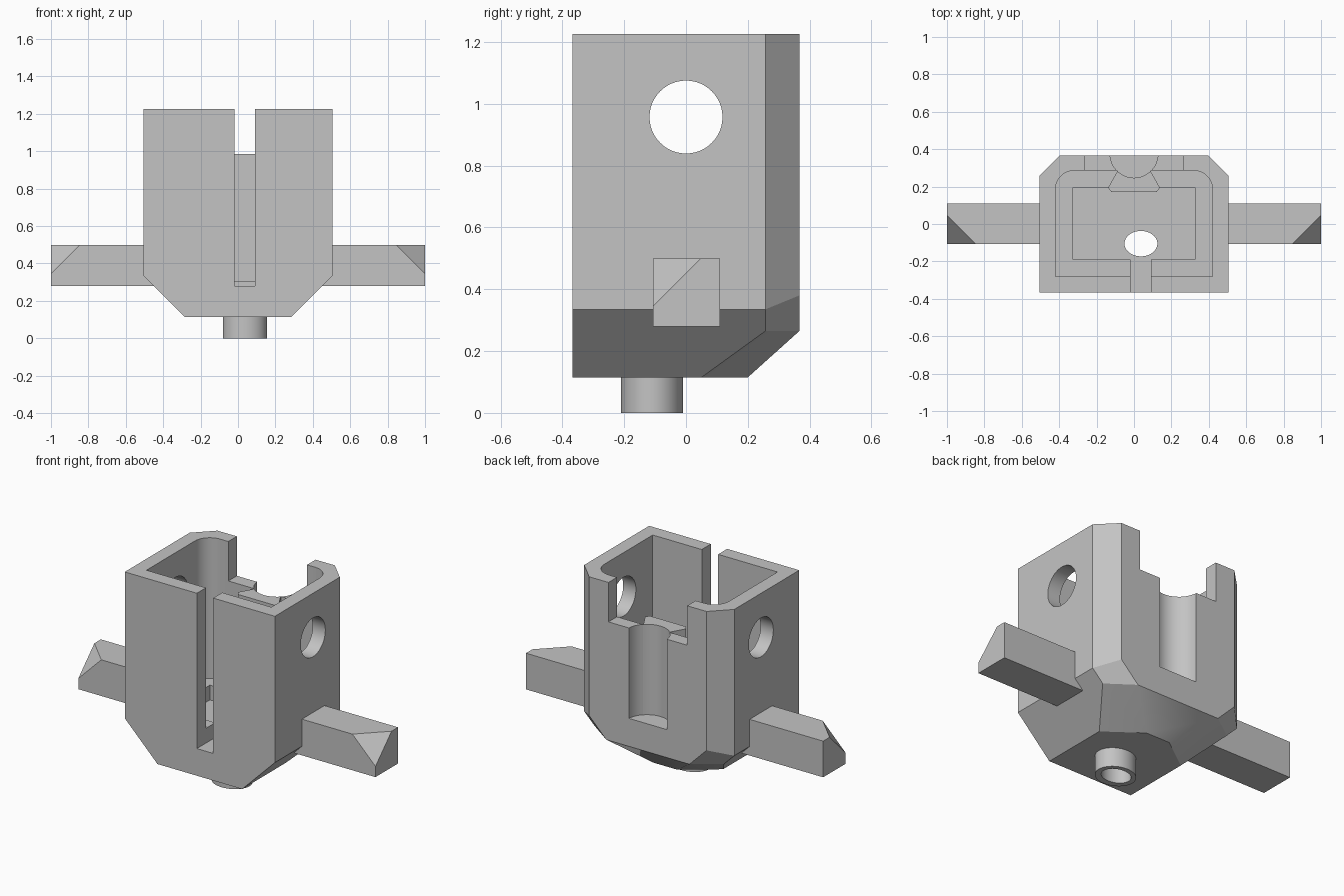
import bpy, bmesh, math

cube = bpy.data.objects.get("Cube")
if cube:
    bpy.data.objects.remove(cube, do_unlink=True)

grey = bpy.data.materials.new("light grey plastic")
grey.use_nodes = True
colour = (0.55, 0.55, 0.55, 1)
grey.diffuse_color = colour
grey.node_tree.nodes["Principled BSDF"].inputs["Base Color"].default_value = colour


def finish(name, bm):
    bmesh.ops.recalc_face_normals(bm, faces=bm.faces)
    mesh = bpy.data.meshes.new(name)
    bm.to_mesh(mesh)
    bm.free()
    mesh.materials.append(grey)
    obj = bpy.data.objects.new(name, mesh)
    bpy.context.collection.objects.link(obj)
    return obj


def hull(name, points):
    """Convex solid around points."""
    bm = bmesh.new()
    for p in points:
        bm.verts.new(p)
    bmesh.ops.convex_hull(bm, input=bm.verts)
    bmesh.ops.dissolve_limit(bm, angle_limit=0.01, verts=bm.verts, edges=bm.edges)
    return finish(name, bm)


def prism(name, outline, low, high, axis="z"):
    """Extrude an outline along z, or along x with the outline in (y, z)."""
    bm = bmesh.new()

    def place(a, b, h):
        return (a, b, h) if axis == "z" else (h, a, b)
    face = bm.faces.new([bm.verts.new(place(a, b, low)) for a, b in outline])
    top = bmesh.ops.extrude_face_region(bm, geom=[face])["geom"]
    verts = [v for v in top if isinstance(v, bmesh.types.BMVert)]
    bmesh.ops.translate(bm, verts=verts, vec=place(0, 0, high - low))
    return finish(name, bm)


def rect(x0, x1, y0, y1):
    return [(x0, y0), (x1, y0), (x1, y1), (x0, y1)]


def arc(cx, cy, rx, ry, start=0, end=360, steps=48):
    count = steps if end - start == 360 else steps + 1
    angles = [math.radians(start + (end - start) * i / steps) for i in range(count)]
    return [(cx + rx * math.cos(a), cy + ry * math.sin(a)) for a in angles]


def combine(target, tool, operation="DIFFERENCE"):
    mod = target.modifiers.new("join", "BOOLEAN")
    mod.operation, mod.solver, mod.object = operation, "EXACT", tool
    bpy.context.view_layer.objects.active = target
    bpy.ops.object.modifier_apply(modifier=mod.name)
    bpy.data.objects.remove(tool, do_unlink=True)


def both_sides(points):
    return [(s * x, y, z) for s in (-1, 1) for x, y, z in points]


# Housing with bevelled back edges and underside
body = hull("housing", both_sides([
    (.505, -.367, 1.225), (.505, .257, 1.225), (.395, .367, 1.225),
    (.505, -.367, .335), (.505, .257, .335), (.395, .367, .38),
    (.435, .257, .265), (.28, .367, .265),
    (.285, -.367, .115), (.285, .05, .115), (.08, .2, .115)]))

# Cavity with round back corners, and a deeper pocket inside it
r = .1
cavity = [(-.42, -.28), (.42, -.28)]
cavity += arc(.42 - r, .285 - r, r, r, 0, 90, 12)
cavity += arc(-.42 + r, .285 - r, r, r, 90, 180, 12)
combine(body, prism("cavity", cavity, .37, 1.4))
combine(body, prism("pocket", rect(-.325, .325, -.19, .195), .28, 1.3))

# Dovetail rib on the back wall, with a round groove behind it
rib = [(.09, .3), (.09, .28), (.138, .195), (.122, .172)]
rib += [(-x, y) for x, y in reversed(rib)]
combine(body, prism("rib", rib, .303, 1.02), "UNION")
combine(body, prism("notch", rect(-.265, .265, .1, .5), .985, 1.4))
combine(body, prism("groove", arc(0, .375, .128, .128), .435, 1.3))

# Front slot and round side windows
combine(body, prism("slot", rect(-.02, .09, -.5, -.18), .28, 1.4))
combine(body, prism("window", arc(0, .957, .118, .118), -.7, .7, "x"))

# Hollow post below
combine(body, prism("post", arc(.037, -.11, .118, .1), 0, .2), "UNION")
combine(body, prism("bore", arc(.037, -.105, .088, .068), -.1, .6))

# Side arms with one clipped corner
arms = []
for side, label in ((1, "left"), (-1, "right")):
    points = [(x, y, z) for x in (.43, 1) for y in (-.107, .11) for z in (.28, .5)
              if (x, y, z) != (1, -.107, .5)]
    points += [(.845, -.107, .5), (1, -.107, .345), (1, .048, .5)]
    arms.append(hull(label + "_arm", [(side * x, y, z) for x, y, z in points]))

for obj in [body] + arms:
    bpy.ops.object.select_all(action="DESELECT")
    obj.select_set(True)
    bpy.context.view_layer.objects.active = obj
    bpy.ops.object.shade_smooth_by_angle(angle=math.radians(25))
